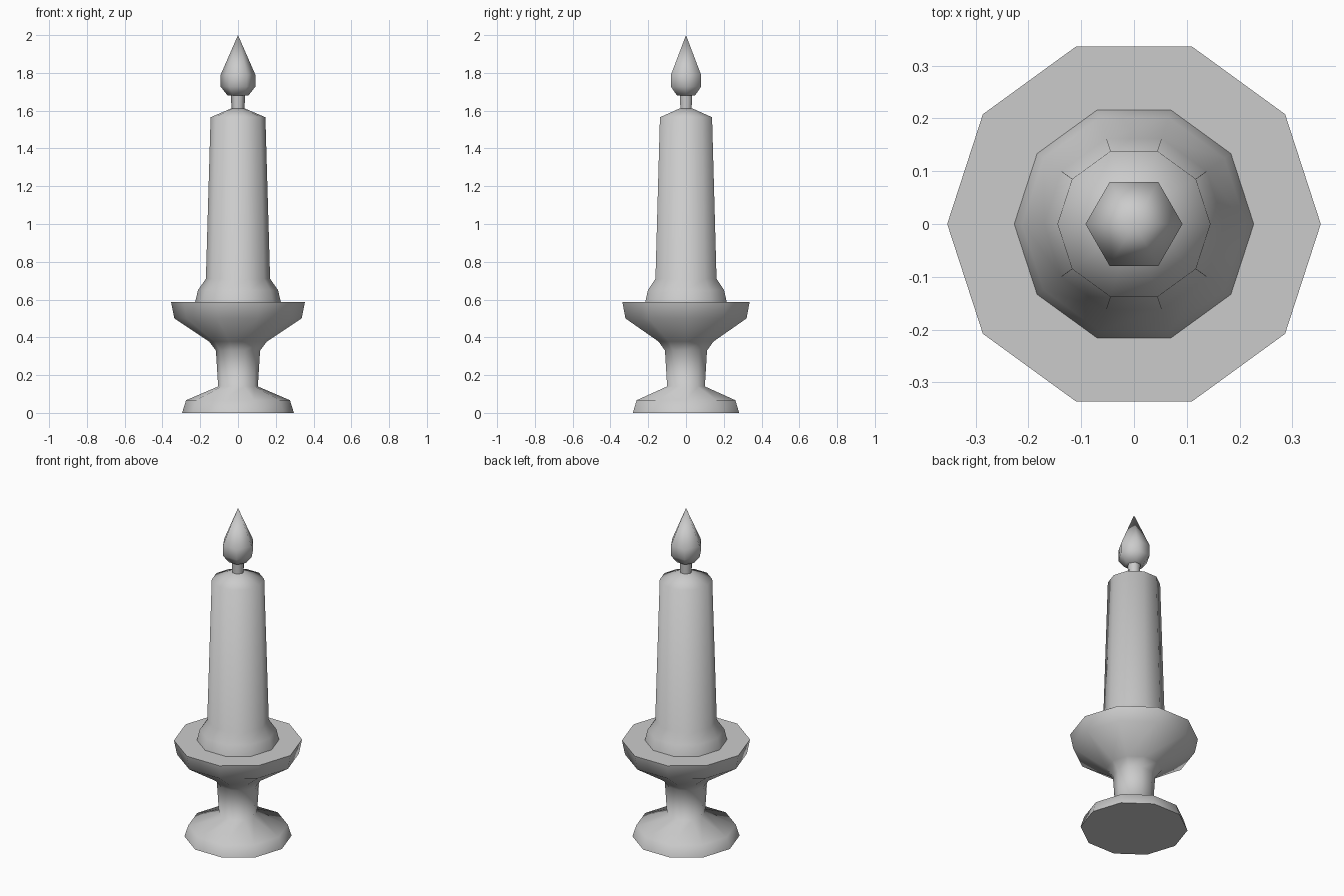
import bpy, bmesh, math

cube = bpy.data.objects.get("Cube")
if cube:
    bpy.data.objects.remove(cube, do_unlink=True)

grey = bpy.data.materials.new("plain_grey")
grey.use_nodes = True
grey.diffuse_color = (0.6, 0.6, 0.6, 1)
grey.node_tree.nodes["Principled BSDF"].inputs["Base Color"].default_value = (0.6, 0.6, 0.6, 1)


def turned(name, profile, sides, cap_bottom=True, cap_top=True):
    """Spin a (radius, height) profile round z; a zero radius makes a point."""
    bm = bmesh.new()
    rings = []
    for r, z in profile:
        if r == 0:
            rings.append([bm.verts.new((0, 0, z))] * sides)
            continue
        angles = [math.tau * i / sides for i in range(sides)]
        rings.append([bm.verts.new((r * math.cos(a), r * math.sin(a), z)) for a in angles])
    for low, high in zip(rings, rings[1:]):
        for i in range(sides):
            j = (i + 1) % sides
            corners = dict.fromkeys((low[i], low[j], high[j], high[i]))
            bm.faces.new(list(corners))
    if cap_bottom:
        bm.faces.new(rings[0][::-1])
    if cap_top:
        bm.faces.new(rings[-1])
    mesh = bpy.data.meshes.new(name)
    bm.to_mesh(mesh)
    bm.free()
    mesh.materials.append(grey)
    obj = bpy.data.objects.new(name, mesh)
    bpy.context.collection.objects.link(obj)
    bpy.ops.object.select_all(action='DESELECT')
    obj.select_set(True)
    bpy.context.view_layer.objects.active = obj
    bpy.ops.object.shade_smooth_by_angle(angle=math.radians(80))
    return obj


# Holder: flared foot, stem and flat-topped drip tray
turned("candle_holder", [(0.296, 0), (0.275, 0.067), (0.105, 0.14), (0.117, 0.33),
                         (0.153, 0.378), (0.337, 0.5), (0.354, 0.586)], 10)

# Candle with melted skirt and sloping top
turned("candle", [(0.227, 0.586), (0.212, 0.65), (0.17, 0.71),
                  (0.145, 1.565), (0.035, 1.612)], 10, cap_bottom=False)

# Wick
turned("wick", [(0.034, 1.605), (0.038, 1.69)], 6)

# Flame
turned("flame", [(0.055, 1.68), (0.092, 1.727), (0.092, 1.79), (0, 2)], 6, cap_top=False)
